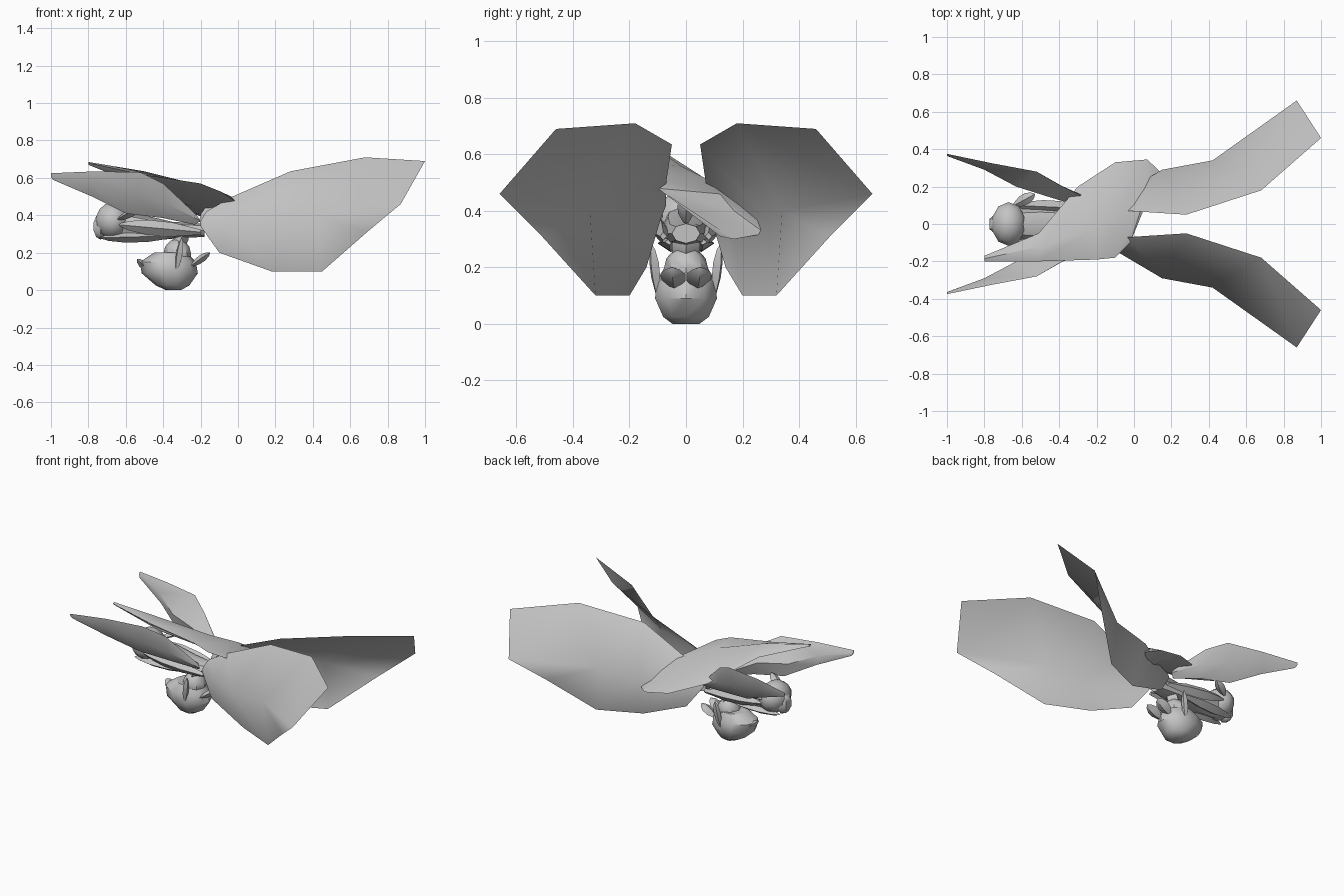
import bpy, bmesh, math
from mathutils import Vector

if "Cube" in bpy.data.objects:
    bpy.data.objects.remove(bpy.data.objects["Cube"])

grey = bpy.data.materials.new("plain_grey")
grey.diffuse_color = (0.55, 0.55, 0.55, 1)
grey.use_nodes = True
grey.node_tree.nodes["Principled BSDF"].inputs["Base Color"].default_value = grey.diffuse_color


def finish(name, bm, angle=40):
    bmesh.ops.remove_doubles(bm, verts=bm.verts, dist=0.0005)
    bmesh.ops.recalc_face_normals(bm, faces=bm.faces)
    me = bpy.data.meshes.new(name)
    bm.to_mesh(me)
    bm.free()
    me.materials.append(grey)
    ob = bpy.data.objects.new(name, me)
    bpy.context.collection.objects.link(ob)
    bpy.ops.object.select_all(action='DESELECT')
    ob.select_set(True)
    bpy.context.view_layer.objects.active = ob
    bpy.ops.object.shade_smooth_by_angle(angle=math.radians(angle))
    return ob


def loft(name, rings, closed=True, side=1, angle=40):
    """Skin matching rows of points; side=-1 mirrors across y."""
    bm = bmesh.new()
    vs = [[bm.verts.new((p[0], p[1] * side, p[2])) for p in r] for r in rings]
    n = len(rings[0])
    for a, b in zip(vs, vs[1:]):
        for i in range(n if closed else n - 1):
            j = (i + 1) % n
            bm.faces.new((a[i], a[j], b[j], b[i]))
    if closed:
        bm.faces.new(vs[0])
        bm.faces.new(vs[-1])
    return finish(name, bm, angle)


def blob(name, c, r, seg=10, rings=7):
    bm = bmesh.new()
    bmesh.ops.create_uvsphere(bm, u_segments=seg, v_segments=rings, radius=1)
    for v in bm.verts:
        v.co = Vector((c[i] + v.co[i] * r[i] for i in range(3)))
    return finish(name, bm)


def petal(name, base, tip, width, thick, side=1):
    """Pointed lens-shaped petal between two points."""
    a, b = Vector(base), Vector(tip)
    d = (b - a).normalized()
    w = d.cross(Vector((0, 0, 1))).normalized()
    u = w.cross(d)
    rings = []
    for t, k in ((0, .35), (.35, .95), (.65, 1), (.88, .6), (1, .08)):
        c = a.lerp(b, t)
        rings.append([c + w * width * k, c + u * thick * k,
                      c - w * width * k, c - u * thick * k])
    return loft(name, rings, True, side)


# large wings: rows run top edge, midrib, bottom edge
wing = [
    [(-.17, -.07, .42), (-.2, -.09, .37), (-.2, -.1, .34)],
    [(-.03, -.07, .50), (-.07, -.16, .36), (-.1, -.14, .2)],
    [(.28, -.05, .635), (.15, -.29, .37), (.18, -.2, .1)],
    [(.68, -.18, .71), (.42, -.34, .40), (.45, -.32, .1)],
    [(1.0, -.46, .69), (.87, -.66, .46), (.69, -.51, .31)],
]
# slender leaves on the other end: top, outer, bottom, inner
leaf = [
    [(-1, -.375, .625), (-1, -.37, .605), (-.99, -.36, .59), (-1, -.365, .61)],
    [(-.76, -.325, .635), (-.78, -.325, .57), (-.78, -.29, .5), (-.8, -.29, .57)],
    [(-.52, -.28, .63), (-.54, -.27, .51), (-.6, -.2, .41), (-.63, -.2, .5)],
    [(-.4, -.21, .57), (-.38, -.2, .46), (-.4, -.16, .385), (-.44, -.14, .48)],
    [(-.22, -.12, .40), (-.2, -.12, .37), (-.23, -.1, .35), (-.24, -.08, .38)],
]
for s, tag in ((1, "front"), (-1, "back")):
    loft("wing_" + tag, wing, False, s, 60)
    loft("slender_leaf_" + tag, leaf, True, s)

# broad slanted leaf lying over the back: high edge, ridge, low edge, underside
loft("broad_leaf", [
    [(-.8, -.2, .68), (-.8, -.185, .685), (-.8, -.17, .675), (-.8, -.19, .67)],
    [(-.52, -.2, .62), (-.5, -.12, .635), (-.51, -.05, .57), (-.5, -.13, .55)],
    [(-.2, -.19, .57), (-.2, -.02, .56), (-.3, .2, .43), (-.26, 0, .45)],
    [(-.1, -.18, .53), (-.06, .08, .51), (-.1, .33, .36), (-.1, .08, .38)],
    [(-.02, -.1, .48), (.05, .12, .46), (.07, .345, .33), (.04, .12, .31)],
    [(.0, .0, .41), (.09, .17, .40), (.14, .28, .32), (.09, .17, .30)],
])

# torso and rear head
loft("torso", [[(x, w * math.cos(a), z + h * math.sin(a))
                for a in (k * math.tau / 8 for k in range(8))]
               for x, w, h, z in ((-.66, .08, .08, .35), (-.5, .09, .07, .33),
                                  (-.35, .08, .045, .32), (-.18, .05, .035, .32))])
blob("head", (-.67, 0, .37), (.095, .12, .1))
blob("snout", (-.735, 0, .34), (.045, .06, .07), 6, 5)
for s, tag in ((1, "front"), (-1, "back")):
    petal("body_petal_" + tag, (-.2, -.08, .31), (-.64, -.1, .35), .035, .04, s)
    petal("lower_petal_" + tag, (-.34, -.06, .29), (-.74, -.05, .28), .045, .03, s)
    petal("ear_" + tag, (-.64, -.1, .38), (-.53, -.16, .43), .03, .02, s)
petal("stem_knob", (-.2, 0, .36), (-.13, 0, .45), .03, .03)

# hanging bulb
N = 10
loft("bulb", [[(cx + rx * math.cos(a), ry * math.sin(a), z)
               for a in (k * math.tau / N for k in range(N))]
              for cx, rx, ry, z in ((-.345, .04, .05, 0), (-.35, .09, .085, .025),
                                    (-.365, .15, .115, .09), (-.375, .15, .11, .15),
                                    (-.36, .09, .08, .2))])
blob("bulb_core", (-.325, 0, .19), (.075, .08, .085), 8, 6)

# pointed sepals around the bulb rim
for i, (b, t) in enumerate((((-.47, 0, .1), (-.54, 0, .165)),
                            ((-.25, .04, .13), (-.15, .05, .2)),
                            ((-.25, -.04, .13), (-.15, -.05, .2)),
                            ((-.33, .1, .1), (-.3, .12, .28)),
                            ((-.33, -.1, .1), (-.3, -.12, .28)))):
    petal("sepal_%d" % (i + 1), b, t, .02 if i > 2 else .045, .02)
petal("neck", (-.34, 0, .2), (-.28, 0, .33), .05, .04)
